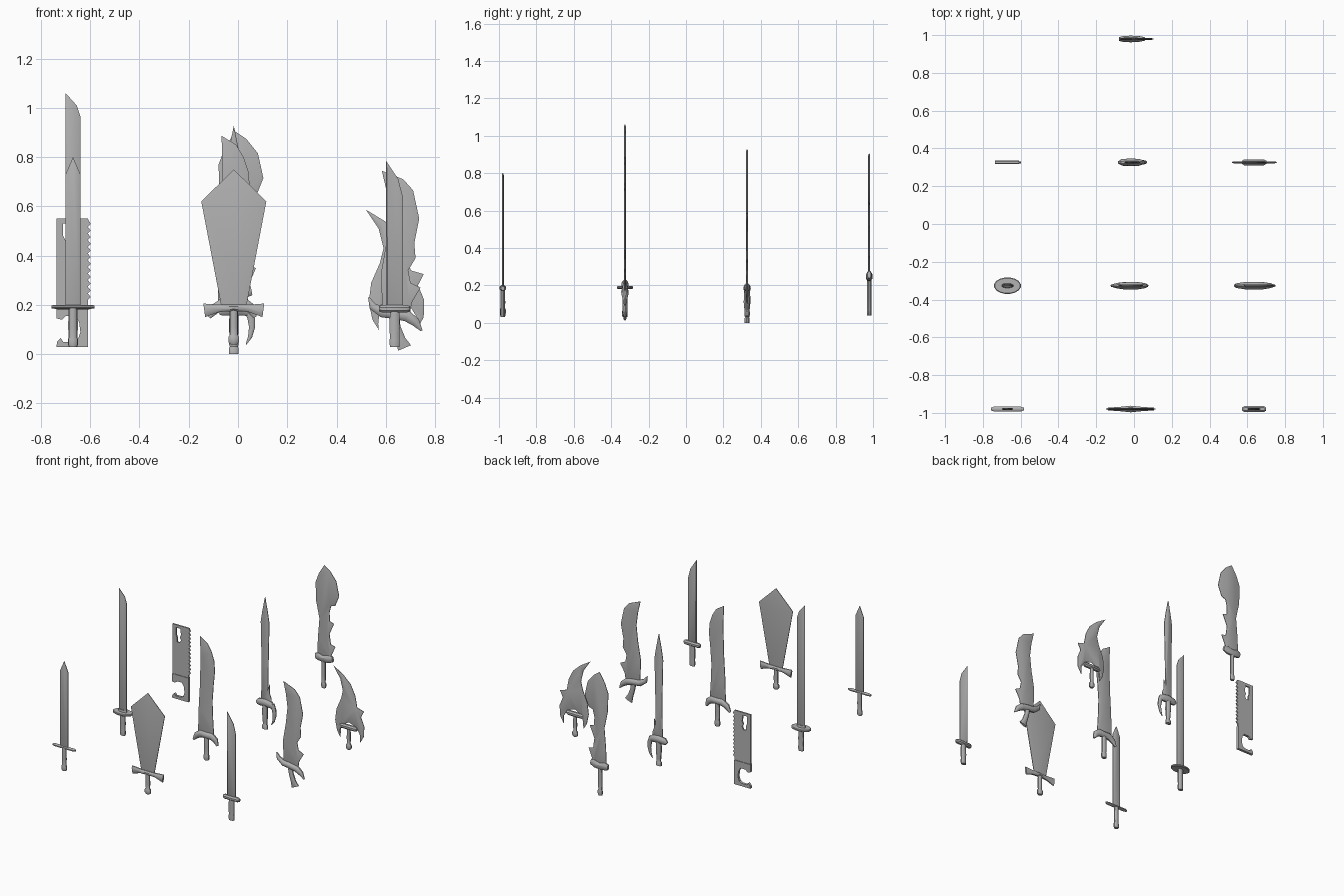
import bpy
import bmesh
import math
from mathutils import Vector

cube = bpy.data.objects.get("Cube")
if cube:
    bpy.data.objects.remove(cube, do_unlink=True)

steel = bpy.data.materials.new("plain grey steel")
steel.use_nodes = True
grey = (0.45, 0.45, 0.45, 1)
steel.diffuse_color = grey
steel.node_tree.nodes["Principled BSDF"].inputs["Base Color"].default_value = grey

UNIT = 0.01          # outlines are given in hundredths
STEP = 0.653         # spacing of the display grid
CENTRE_X = -0.017


def finish(name, bm, cell):
    """Turn a bmesh into an object standing in its grid cell."""
    bmesh.ops.recalc_face_normals(bm, faces=bm.faces[:])
    mesh = bpy.data.meshes.new(name)
    bm.to_mesh(mesh)
    bm.free()
    mesh.materials.append(steel)
    mesh.shade_smooth()
    mesh.set_sharp_from_angle(angle=math.radians(35))
    obj = bpy.data.objects.new(name, mesh)
    column, row = cell
    obj.location = (CENTRE_X + column * STEP, row * STEP, 0)
    bpy.context.scene.collection.objects.link(obj)
    return obj


def blade(name, cell, outline, edge=1.0, half=0.2, rise=0.35):
    """Flat outline with a ground edge on both sides."""
    bm = bmesh.new()
    verts = [bm.verts.new((x * UNIT, -half * UNIT, z * UNIT)) for x, z in outline]
    front = bm.faces.new(verts)
    made = bmesh.ops.extrude_face_region(bm, geom=[front], use_keep_orig=True)["geom"]
    moved = [v for v in made if isinstance(v, bmesh.types.BMVert)]
    bmesh.ops.translate(bm, verts=moved, vec=(0, 2 * half * UNIT, 0))
    bmesh.ops.recalc_face_normals(bm, faces=bm.faces[:])
    caps = [f for f in bm.faces if abs(f.normal.y) > 0.9]
    bmesh.ops.inset_individual(bm, faces=caps, thickness=edge * UNIT,
                               depth=rise * UNIT, use_even_offset=False)
    return finish(name, bm, cell)


def plate(name, cell, outline, holes=(), half=0.5):
    """Square-edged plate, optionally pierced."""
    bm = bmesh.new()
    edges = []
    for loop in (outline, *holes):
        ring = [bm.verts.new((x * UNIT, -half * UNIT, z * UNIT)) for x, z in loop]
        edges += [bm.edges.new((a, b)) for a, b in zip(ring, ring[1:] + ring[:1])]
    bmesh.ops.triangle_fill(bm, edges=edges, use_beauty=True, normal=(0, -1, 0))
    made = bmesh.ops.extrude_face_region(bm, geom=bm.faces[:], use_keep_orig=True)["geom"]
    moved = [v for v in made if isinstance(v, bmesh.types.BMVert)]
    bmesh.ops.translate(bm, verts=moved, vec=(0, 2 * half * UNIT, 0))
    return finish(name, bm, cell)


def loft(name, cell, path, sides=10):
    """Rounded bar through (x, z, radius in the blade plane, radius in depth)."""
    bm = bmesh.new()
    points = [Vector((p[0], 0, p[1])) for p in path]
    rings = []
    for i, (x, z, wide, deep) in enumerate(path):
        along = points[min(i + 1, len(path) - 1)] - points[max(i - 1, 0)]
        along.normalize()
        across = Vector((along.z, 0, -along.x))
        ring = []
        for k in range(sides):
            a = math.tau * (k + 0.5) / sides
            co = points[i] + across * wide * math.cos(a)
            co.y = deep * math.sin(a)
            ring.append(bm.verts.new(co * UNIT))
        rings.append(ring)
    for low, high in zip(rings, rings[1:]):
        for k in range(sides):
            n = (k + 1) % sides
            bm.faces.new((low[k], low[n], high[n], high[k]))
    bm.faces.new(rings[0])
    bm.faces.new(rings[-1])
    return finish(name, bm, cell)


def grip(name, cell, bottom, top, wide=1.6, deep=1.2, knob=0.4, x=0):
    """Handle with a slightly swollen pommel."""
    loft(name, cell, [(x, bottom, wide, deep),
                      (x, bottom + 1, wide + knob, deep + knob / 2),
                      (x, bottom + 3, wide + knob, deep + knob / 2),
                      (x, bottom + 4, wide, deep),
                      (x, (bottom + top) / 2, wide * 1.1, deep * 1.1),
                      (x, top, wide, deep)])


def bar_guard(name, cell, z, half_len, tall, deep):
    """Straight cross guard with tapered ends."""
    loft(name, cell, [(-half_len, z, tall * 0.7, deep * 0.5),
                      (-half_len * 0.8, z, tall, deep),
                      (half_len * 0.8, z, tall, deep),
                      (half_len, z, tall * 0.7, deep * 0.5)], sides=8)


row_y = {"front": -1.5, "near": -0.5, "far": 0.5, "back": 1.5}

# Plain pointed sword
cell = (-1, row_y["front"])
blade("pointed_blade", cell, [(-3, 19), (3, 19), (3, 73), (0, 80), (-3, 73)])
bar_guard("pointed_guard", cell, 19.2, 8.8, 0.9, 1.4)
grip("pointed_grip", cell, 3, 19)

# Wide kite sword with bow-tie guard
cell = (0, row_y["front"])
blade("kite_blade", cell, [(-5, 19), (5, 19), (13.2, 62), (0, 75), (-13.2, 62)], edge=2.5)
loft("kite_guard", cell, [(-12, 17.8, 3, 0.8), (-6, 18.6, 1.6, 1.2), (0, 18.8, 1.4, 1.9),
                          (6, 18.6, 1.6, 1.2), (12, 17.8, 3, 0.8)], sides=8)
grip("kite_grip", cell, 4, 18, wide=1.5, knob=0.8)

# Single-edged short sword
cell = (1, row_y["front"])
blade("short_blade", cell, [(-3.5, 19), (3.3, 19), (3.3, 64), (1.5, 71), (-3.5, 78.5)])
bar_guard("short_guard", cell, 18.4, 6.3, 1.6, 1.8)
grip("short_grip", cell, 3, 18, wide=2, knob=0.1)

# Long sword with an oval disc guard
cell = (-1, row_y["near"])
blade("long_blade", cell, [(-3, 19), (3, 19), (3, 96.5), (1.5, 101), (-3, 106)])
loft("long_guard", cell, [(0, 18.2, 6.8, 4), (0, 18.5, 7.2, 4.4),
                          (0, 19.3, 7.2, 4.4), (0, 19.6, 6.8, 4)], sides=16)
loft("long_collar", cell, [(0, 19, 3.3, 1.4), (0, 21, 3.2, 1)])
grip("long_grip", cell, 3, 19, wide=1.9, deep=1.3, knob=0.2)

# Broad curved sword with drooping guard
cell = (0, row_y["near"])
blade("broad_blade", cell, [(-6.5, 20), (6, 20), (5.2, 30), (4.6, 45), (5.5, 57), (6.5, 67),
                            (6, 74), (4, 80), (1, 85), (-5, 88.7), (-4.5, 75), (-5, 55),
                            (-6, 38)], edge=1.4)
loft("broad_guard", cell, [(-10, 15, 0.8, 0.7), (-7.5, 18.5, 2.2, 1.4), (-4, 20.5, 2.6, 1.9),
                           (0, 20.5, 2.3, 2), (4, 20.5, 2.6, 1.9), (7, 18.5, 2.2, 1.4),
                           (8.6, 15, 0.8, 0.7)])
grip("broad_grip", cell, 3, 20, wide=1.7, deep=1.3)

# Curved sword with notched edge and crescent guard
cell = (1, row_y["near"])
blade("notched_blade", cell, [(-5, 18), (6, 15), (7, 21), (10.5, 27), (6.5, 29), (5.5, 34),
                              (8.5, 39), (8, 45), (10, 55), (7.5, 66.5), (3.5, 71),
                              (-5.2, 74.5), (-3.2, 66), (-2, 57), (-3.2, 46), (-5.5, 33)],
      edge=1.3)
loft("notched_guard", cell, [(-10.5, 23, 0.3, 0.5), (-9, 19.5, 1.6, 1.3), (-5, 17, 2.2, 1.9),
                             (0, 16.5, 2.3, 2), (5, 15.5, 2.4, 1.9), (8.5, 13, 1.9, 1.3),
                             (11, 9.5, 0.4, 0.5)])
loft("notched_grip", cell, [(4, 2.5, 3, 0.8), (2.5, 6, 2, 1.3), (0.8, 11, 1.7, 1.4),
                            (0, 16, 1.9, 1.3)])

# Saw cleaver with pierced blade and open handle
cell = (-1, row_y["far"])
teeth = []
for i in range(12):
    z = 22 + i * 2.7
    teeth += [(6, z), (7.2, z + 1.2)]
key_hole = [(-4, 53), (-0.5, 53), (0, 48.5), (-1, 47), (0, 45), (-1, 43),
            (-3, 43), (-3, 46), (-4, 48)]
plate("saw_blade", cell, [(-6.7, 19), (6, 19), *teeth, (6, 55), (-6.7, 55)], [key_hole])
plate("saw_handle", cell, [(-6.7, 20), (-6.7, 14.5), (-4.5, 14), (-3, 15.5), (1, 15.5),
                           (2.5, 13), (3, 9), (2, 6), (0, 5), (-4, 5), (-5, 6.5),
                           (-6.5, 5), (-6.7, 3), (6, 3), (6, 20)], half=0.9)

# Slender sword with barb and knuckle claw
cell = (0, row_y["far"])
blade("slender_blade", cell, [(-3, 18), (5, 18), (5, 22), (3.5, 26), (3.6, 32), (2.4, 28),
                              (2.6, 45), (3.3, 75), (2, 83), (0, 92.8), (-2, 83), (-3.3, 75),
                              (-2.6, 45)], edge=0.8)
loft("slender_guard", cell, [(-6.2, 17, 1.4, 0.9), (-4.5, 18, 2.5, 1.8), (0, 18.5, 2.8, 2),
                             (4.5, 18, 2.5, 1.8), (7, 16.5, 1.5, 0.9)])
loft("knuckle_claw", cell, [(5.5, 18.5, 1.8, 1.2), (7, 15, 1.6, 1.1), (7.4, 11, 1.3, 0.9),
                            (6.6, 7, 0.9, 0.7), (5, 4, 0.2, 0.3)])
loft("slender_grip", cell, [(0, 0, 2.1, 1.3), (0, 2.5, 2.1, 1.3), (0, 3, 1.5, 1.1),
                            (0, 5, 1.7, 1.2), (0, 11, 2.1, 1.8), (0, 18, 1.8, 1.6)])

# Hooked crescent blade with barbs around the hilt
cell = (1, row_y["far"])
blade("hooked_blade", cell, [(-11.7, 58.7), (-4, 54), (1.5, 49), (5, 42), (6.5, 34),
                             (11.8, 32.5), (9.5, 28), (12, 22), (11.8, 15), (9, 10),
                             (9, 15), (6, 20), (0, 22), (-5, 19), (-7, 15), (-6.4, 9.8),
                             (-9, 14), (-10.5, 21), (-9.5, 29), (-6, 37), (-4.5, 43),
                             (-6.5, 51)], edge=1.2)
bar_guard("hooked_guard", cell, 18.5, 6.5, 1.7, 1.7)
grip("hooked_grip", cell, 3, 18.5, wide=1.3, deep=1.1, knob=0.8)

# Large ragged blade
cell = (0, row_y["back"])
blade("ragged_blade", cell, [(-5, 24), (6, 24), (6, 28), (9, 35), (5.5, 36), (4.5, 43),
                             (8, 51), (4.8, 52), (4.5, 58), (5.8, 63), (9, 64), (12, 71.5),
                             (9.8, 81.5), (5, 87.5), (0.5, 90.5), (-3.5, 84), (-6.2, 77),
                             (-5.8, 64), (-3.2, 52), (-4.4, 38)], edge=1.3)
loft("ragged_guard", cell, [(-6.2, 25, 2, 1), (-4, 25.2, 2.8, 1.7), (0, 24.5, 2.4, 1.9),
                            (4, 25.2, 2.8, 1.7), (7.2, 25.8, 2, 1)], sides=8)
grip("ragged_grip", cell, 4, 24, wide=1.4, deep=1.1)
